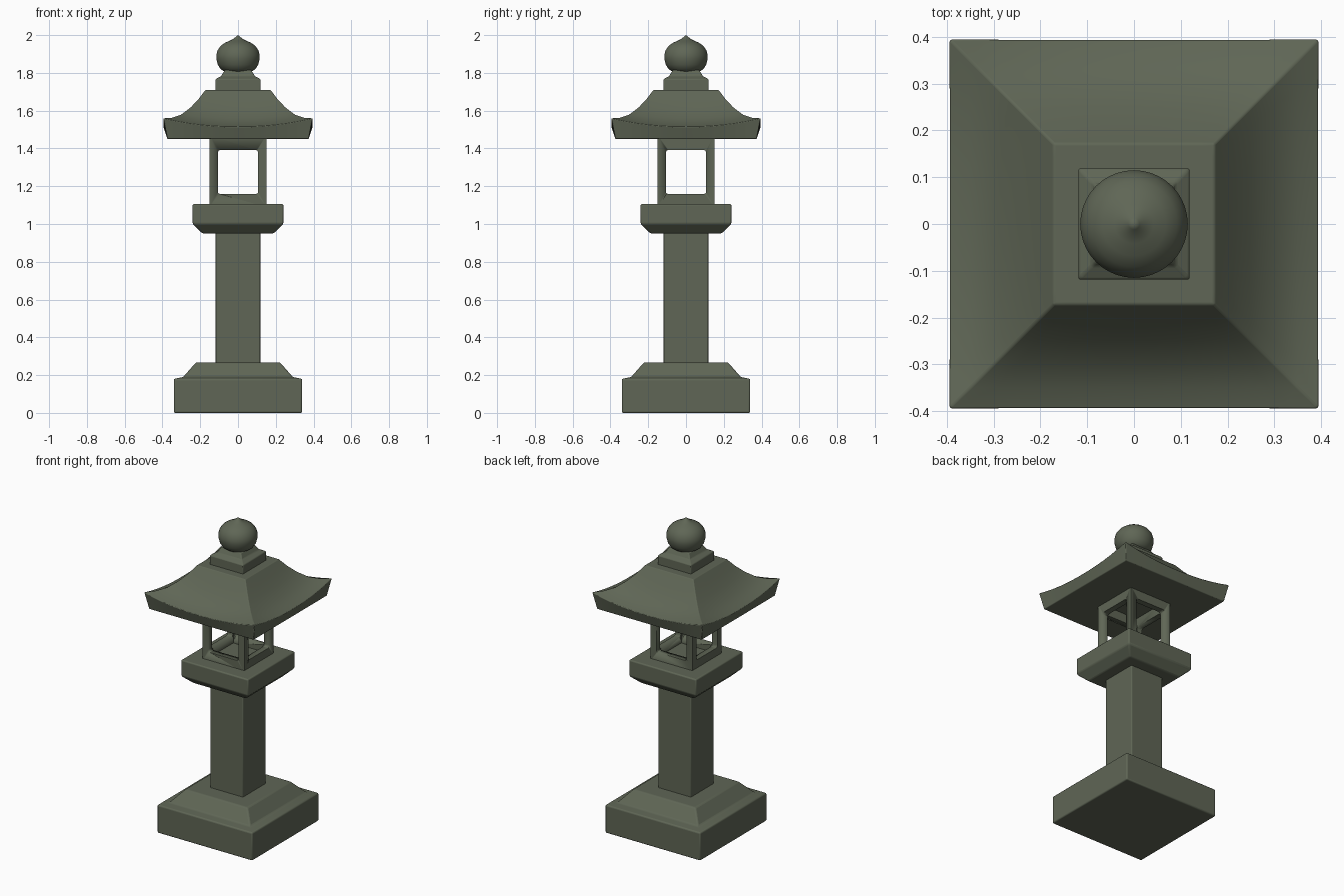
import bpy, bmesh, math

if "Cube" in bpy.data.objects:
    bpy.data.objects.remove(bpy.data.objects["Cube"])

stone = bpy.data.materials.new("mossy grey stone")
stone.diffuse_color = (0.115, 0.133, 0.092, 1)
stone.use_nodes = True
stone.node_tree.nodes["Principled BSDF"].inputs["Base Color"].default_value = stone.diffuse_color


def finish(name, bm, bevel=0.0, angle=30):
    bmesh.ops.recalc_face_normals(bm, faces=bm.faces)
    me = bpy.data.meshes.new(name)
    bm.to_mesh(me)
    bm.free()
    me.materials.append(stone)
    ob = bpy.data.objects.new(name, me)
    bpy.context.collection.objects.link(ob)
    if bevel:
        m = ob.modifiers.new("soft edges", 'BEVEL')
        m.width, m.segments = bevel, 3
        m.limit_method, m.angle_limit = 'ANGLE', math.radians(25)
    bpy.ops.object.select_all(action='DESELECT')
    ob.select_set(True)
    bpy.context.view_layer.objects.active = ob
    bpy.ops.object.shade_smooth_by_angle(angle=math.radians(angle))
    return ob


def square_loft(name, rings, n=1, bevel=0.006):
    """Stack of square rings (half width, z, corner lift), n segments per side."""
    bm = bmesh.new()
    loops = []
    for half, z, lift in rings:
        loop = []
        for side in range(4):
            a = side * math.pi / 2
            for i in range(n):
                u = 2 * i / n - 1
                x, y = u * half, -half
                loop.append(bm.verts.new((x * math.cos(a) - y * math.sin(a),
                                          x * math.sin(a) + y * math.cos(a),
                                          z + lift * abs(u) ** 2.2)))
        loops.append(loop)
    for lo, hi in zip(loops, loops[1:]):
        for i in range(4 * n):
            j = (i + 1) % (4 * n)
            bm.faces.new((lo[i], lo[j], hi[j], hi[i]))
    bm.faces.new(loops[0])
    bm.faces.new(loops[-1])
    return finish(name, bm, bevel)


def lathe(name, profile, n=40):
    bm = bmesh.new()
    vs = [bm.verts.new((r, 0, z)) for r, z in profile]
    es = [bm.edges.new(p) for p in zip(vs, vs[1:])]
    bmesh.ops.spin(bm, geom=vs + es, cent=(0, 0, 0), axis=(0, 0, 1),
                   angle=2 * math.pi, steps=n)
    bmesh.ops.remove_doubles(bm, verts=bm.verts, dist=0.0005)
    return finish(name, bm, angle=50)


def cutter(name, half, z0, z1, axis=None):
    """Box cutter; with an axis it is long and has rounded window corners."""
    bm = bmesh.new()
    bmesh.ops.create_cube(bm, size=2)
    size = [half, half, (z1 - z0) / 2]
    if axis is not None:
        size[axis] = 0.3
    for v in bm.verts:
        v.co = [c * s for c, s in zip(v.co, size)]
        v.co.z += (z0 + z1) / 2
    if axis is not None:
        edges = [e for e in bm.edges
                 if abs(e.verts[0].co[axis] - e.verts[1].co[axis]) > 0.1]
        bmesh.ops.bevel(bm, geom=edges, offset=0.015, segments=4,
                        profile=0.5, affect='EDGES')
    ob = finish(name, bm)
    ob.hide_render = True
    ob.hide_set(True)
    return ob


# Plinth with sloping shoulder
square_loft("base", [(0.34, 0, 0), (0.34, 0.18, 0), (0.29, 0.19, 0),
                     (0.222, 0.268, 0)], bevel=0.008)

# Square shaft
square_loft("shaft", [(0.118, 0.25, 0), (0.118, 0.97, 0)])

# Platform with undercut edge
square_loft("platform", [(0.188, 0.95, 0), (0.24, 1.0, 0), (0.24, 1.106, 0)],
            bevel=0.008)

# Hollow light chamber with a window on every side
chamber = square_loft("light_chamber", [(0.15, 1.09, 0), (0.15, 1.47, 0)], bevel=0)
for c in (cutter("window_cutter_x", 0.107, 1.158, 1.392, 0),
          cutter("window_cutter_y", 0.107, 1.158, 1.392, 1),
          cutter("cavity_cutter", 0.112, 1.115, 1.5)):
    m = chamber.modifiers.new(c.name, 'BOOLEAN')
    m.object, m.operation, m.solver = c, 'DIFFERENCE', 'EXACT'

# Flared roof with upturned corners
square_loft("roof", [(0.374, 1.45, 0), (0.395, 1.515, 0.045), (0.35, 1.53, 0.033),
                     (0.30, 1.56, 0.02), (0.25, 1.61, 0.008), (0.21, 1.66, 0),
                     (0.172, 1.71, 0)], n=12, bevel=0.004)

# Square finial seat
square_loft("finial_seat", [(0.119, 1.70, 0), (0.119, 1.767, 0), (0.09, 1.782, 0),
                            (0.07, 1.815, 0)], bevel=0.005)

# Jewel finial
lathe("finial", [(0, 1.80), (0.07, 1.805), (0.092, 1.82), (0.107, 1.843),
                 (0.115, 1.875), (0.115, 1.895), (0.108, 1.92), (0.092, 1.943),
                 (0.068, 1.96), (0.042, 1.971), (0.024, 1.98), (0.012, 1.991),
                 (0, 2.0)])
